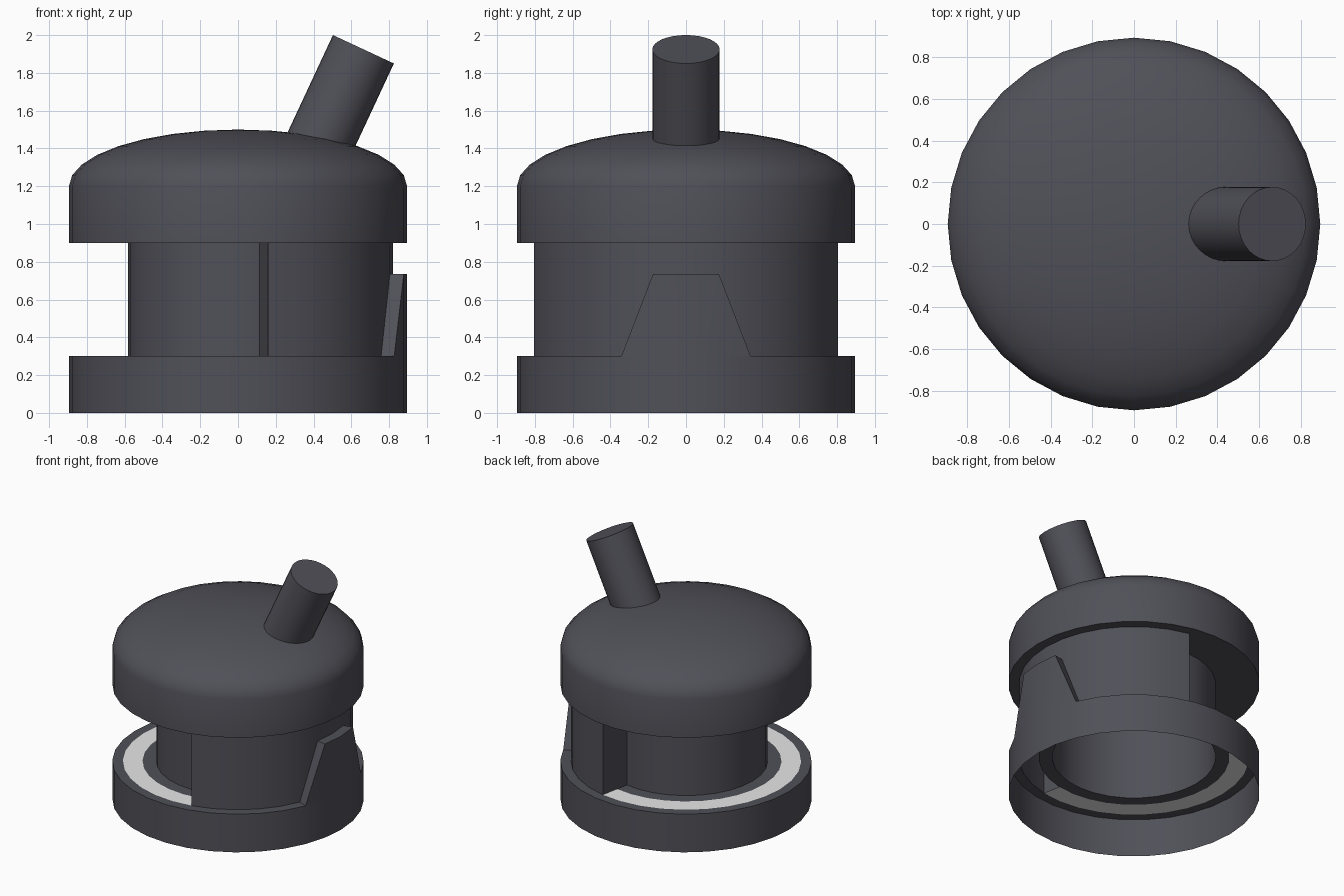
import bpy, bmesh, math

if "Cube" in bpy.data.objects:
    bpy.data.objects.remove(bpy.data.objects["Cube"])

N = 32                      # sides of every round part
STEP = 2 * math.pi / N
R, R_SHELL, R_SLOT, R_DRUM = 0.895, 0.82, 0.68, 0.582
Z_BASE, Z_LID = 0.3, 0.9
E = 7                       # shell spans sides -E..E around +x


def material(name, rgb):
    m = bpy.data.materials.new(name)
    m.diffuse_color = (*rgb, 1)
    m.use_nodes = True
    m.node_tree.nodes["Principled BSDF"].inputs["Base Color"].default_value = m.diffuse_color
    return m


DARK = material("dark grey", (0.08, 0.08, 0.098))
WHITE = material("light grey", (0.8, 0.8, 0.8))


def make(name, verts, faces, mat):
    bm = bmesh.new()
    vs = [bm.verts.new(v) for v in verts]
    for f in faces:
        bm.faces.new([vs[i] for i in f])
    bmesh.ops.remove_doubles(bm, verts=bm.verts, dist=1e-5)
    me = bpy.data.meshes.new(name)
    bm.to_mesh(me)
    bm.free()
    me.materials.append(mat)
    ob = bpy.data.objects.new(name, me)
    bpy.context.collection.objects.link(ob)
    bpy.ops.object.select_all(action='DESELECT')
    ob.select_set(True)
    bpy.context.view_layer.objects.active = ob
    bpy.ops.object.shade_smooth_by_angle(angle=math.radians(35))
    return ob


def polar(r, k, z):
    return (r * math.cos(k * STEP), r * math.sin(k * STEP), z)


def lathe(name, profile, mat, k0=0, k1=N):
    """Sweep (r, z) points around z, from side k0 to side k1."""
    n = len(profile)
    verts = [polar(r, k, z) for k in range(k0, k1 + 1) for r, z in profile]
    faces = [(i * n + j, (i + 1) * n + j, (i + 1) * n + j + 1, i * n + j + 1)
             for i in range(k1 - k0) for j in range(n - 1)]
    return make(name, verts, faces, mat)


# base skirt with its rim, and the inner ledge with the hollow drum
lathe("base_skirt", [(R, 0), (R, Z_BASE), (R_SHELL, Z_BASE)], DARK)
lathe("inner_drum", [(R_SLOT, Z_BASE), (R_DRUM, Z_BASE), (R_DRUM, Z_LID)], DARK)

# light band on the exposed part of the ledge
lathe("light_band", [(R_SHELL, Z_BASE), (R_SLOT, Z_BASE)], WHITE, E, N - E)

# lid: flat underside, straight wall, elliptical dome
dome = [(R * math.cos(i * math.pi / 16), 1.2 + 0.3 * math.sin(i * math.pi / 16))
        for i in range(8)] + [(0, 1.5)]
lathe("lid", [(R_DRUM, Z_LID), (R, Z_LID)] + dome, DARK)

# raised shell around the right side, and its two end walls
lathe("side_shell", [(R_SHELL, Z_BASE), (R_SHELL, Z_LID)], DARK, -E, E)
for name, k, order in (("front_end_wall", -E, (0, 1, 2, 3)),
                       ("back_end_wall", E, (3, 2, 1, 0))):
    make(name, [polar(R_DRUM, k, Z_BASE), polar(R_SHELL, k, Z_BASE),
                polar(R_SHELL, k, Z_LID), polar(R_DRUM, k, Z_LID)], [order], DARK)

# trapezoid guard rising from the skirt: outer and inner outlines
TOP = 0.735
outline = [(-2, Z_BASE), (-1, TOP), (0, TOP), (1, TOP), (2, Z_BASE),
           (1, Z_BASE), (0, Z_BASE), (-1, Z_BASE)]
verts = [polar(r, k, z) for r in (R, R_SHELL) for k, z in outline]
faces = [(0, 7, 1), (7, 6, 2, 1), (6, 5, 3, 2), (5, 4, 3)]
faces += [(i, i + 1, i + 9, i + 8) for i in range(4)]
make("side_guard", verts, faces, DARK)

# tilted stem on the lid
tilt, r, length = math.radians(25), 0.178, 0.6
verts = []
for t in (-length, 0):
    for k in range(N):
        x, y, _ = polar(r, k, 0)
        verts.append((0.664 + x * math.cos(tilt) + t * math.sin(tilt), y,
                      1.925 - x * math.sin(tilt) + t * math.cos(tilt)))
faces = [(k, (k + 1) % N, N + (k + 1) % N, N + k) for k in range(N)]
faces.append(tuple(range(N, 2 * N)))
make("stem", verts, faces, DARK)
